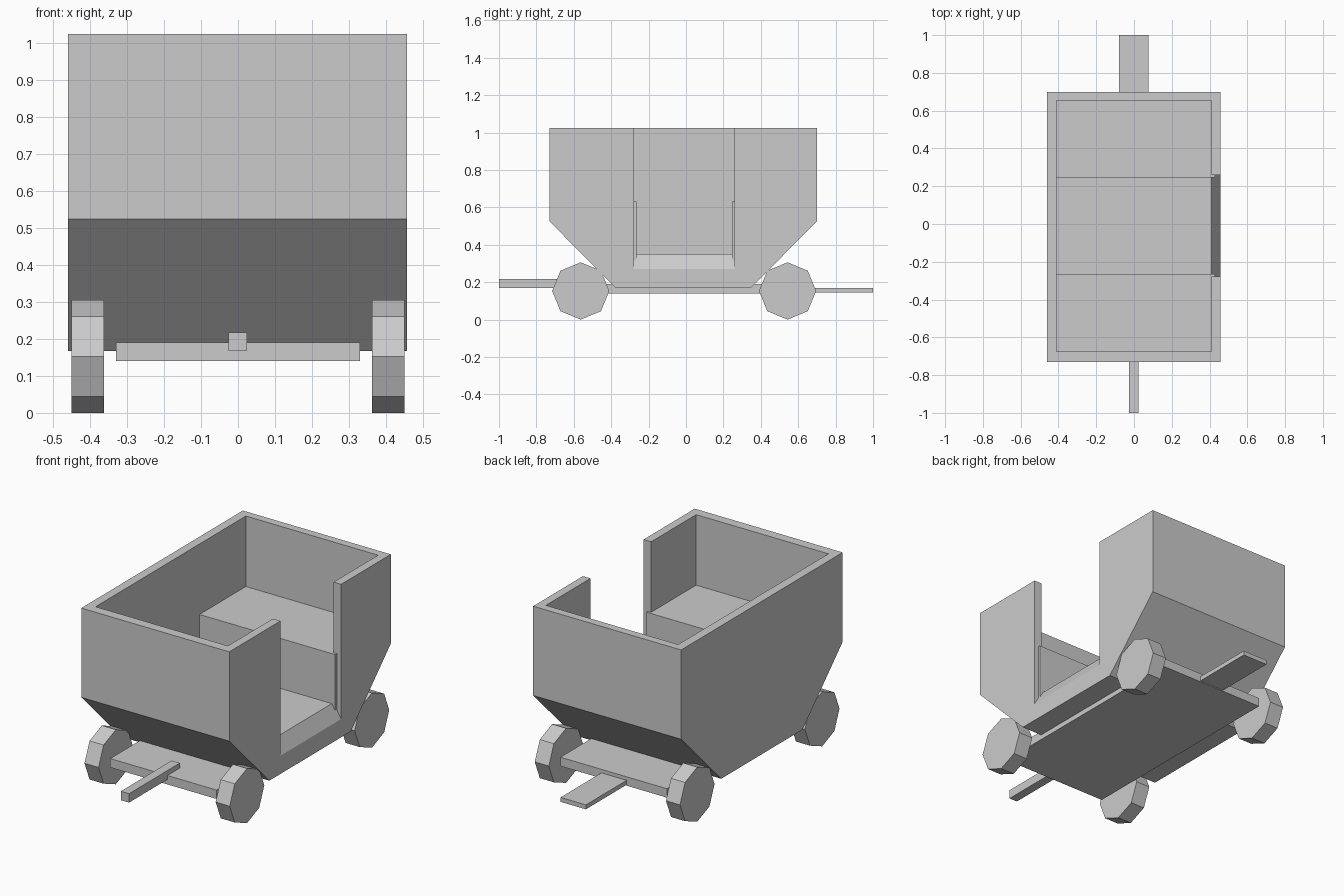
import bpy, bmesh, math
from mathutils import Vector

if "Cube" in bpy.data.objects:
    bpy.data.objects.remove(bpy.data.objects["Cube"])


def make_object(name, bm):
    bmesh.ops.recalc_face_normals(bm, faces=bm.faces)
    mesh = bpy.data.meshes.new(name)
    bm.to_mesh(mesh)
    bm.free()
    obj = bpy.data.objects.new(name, mesh)
    bpy.context.collection.objects.link(obj)
    return obj


def prism(name, points, extrude):
    """Extrude a closed planar outline along a vector."""
    bm = bmesh.new()
    face = bm.faces.new([bm.verts.new(p) for p in points])
    geom = bmesh.ops.extrude_face_region(bm, geom=[face])["geom"]
    verts = [g for g in geom if isinstance(g, bmesh.types.BMVert)]
    bmesh.ops.translate(bm, verts=verts, vec=Vector(extrude))
    return make_object(name, bm)


def side_prism(name, profile, x0, x1):
    return prism(name, [(x0, y, z) for y, z in profile], (x1 - x0, 0, 0))


def box(name, x, y, z):
    profile = [(y[0], z[0]), (y[1], z[0]), (y[1], z[1]), (y[0], z[1])]
    return side_prism(name, profile, *x)


# Tub body with sloped ends
body = side_prism("body", [(-0.73, 1.025), (0.70, 1.025), (0.70, 0.525),
                           (0.345, 0.168), (-0.375, 0.168), (-0.73, 0.525)],
                  -0.46, 0.457)

# Interior: foot well between two bench seats
cavity = side_prism("cavity_cutter",
                    [(-0.675, 1.2), (-0.675, 0.63), (-0.265, 0.63),
                     (-0.265, 0.35), (0.245, 0.35), (0.245, 0.63),
                     (0.655, 0.63), (0.655, 1.2)], -0.41, 0.41)

# Doorway in the right wall with a sloping sill
door = prism("door_cutter",
             [(x, -0.277, z) for x, z in
              [(0.409, 0.352), (0.457, 0.27), (0.50, 0.27),
               (0.50, 1.2), (0.409, 1.2)]], (0, 0.537, 0))

for cutter in (cavity, door):
    mod = body.modifiers.new(cutter.name, 'BOOLEAN')
    mod.operation = 'DIFFERENCE'
    mod.solver = 'EXACT'
    mod.object = cutter

# Bake the cuts and drop the cutters
graph = bpy.context.evaluated_depsgraph_get()
baked = bpy.data.meshes.new_from_object(body.evaluated_get(graph))
body.modifiers.clear()
body.data = baked
for cutter in (cavity, door):
    bpy.data.objects.remove(cutter)

# Seat ends showing in the door jambs
box("front_seat_end", (0.40, 0.43), (-0.28, -0.265), (0.30, 0.63))
box("rear_seat_end", (0.40, 0.43), (0.245, 0.262), (0.30, 0.63))

# Chassis plate and couplers
box("chassis", (-0.33, 0.33), (-0.66, 0.64), (0.14, 0.19))
box("front_coupler", (-0.026, 0.025), (-1.0, -0.55), (0.168, 0.218))
box("rear_coupler", (-0.08, 0.077), (0.55, 1.0), (0.145, 0.17))

# Eight-sided wheels
R = 0.153
for end, yc in (("front", -0.563), ("rear", 0.543)):
    ring = [(yc + R * math.cos(i * math.pi / 4),
             R + R * math.sin(i * math.pi / 4)) for i in range(8)]
    for side, x0 in (("right", 0.363), ("left", -0.45)):
        side_prism(f"{end}_{side}_wheel", ring, x0, x0 + 0.087)
